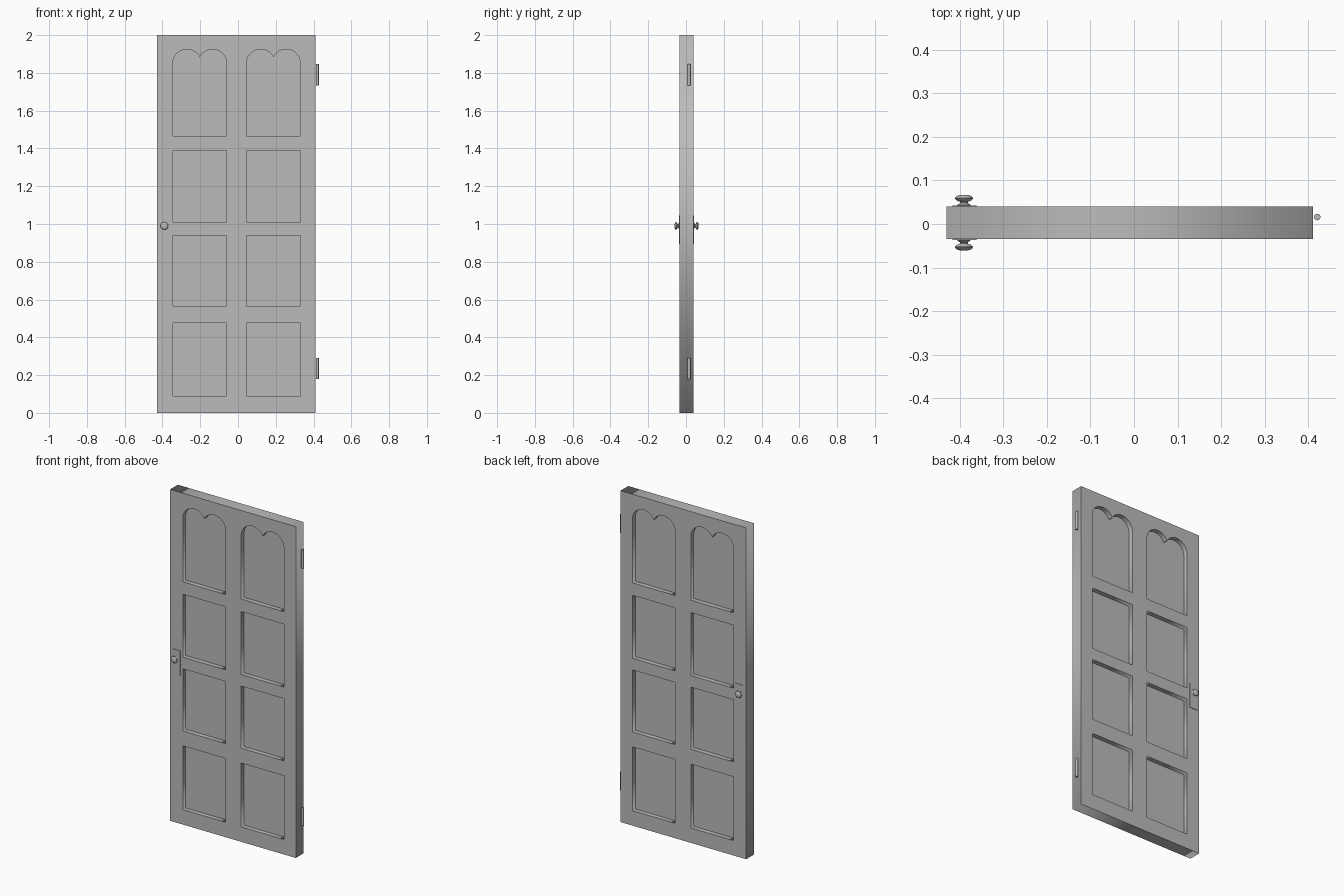
import bpy, bmesh
from math import pi, sin, cos, radians
from mathutils import Matrix, Vector

if "Cube" in bpy.data.objects:
    bpy.data.objects.remove(bpy.data.objects["Cube"], do_unlink=True)

GREY = (0.5, 0.5, 0.5, 1)
grey = bpy.data.materials.new("plain_grey")
grey.use_nodes = True
grey.diffuse_color = GREY
grey.node_tree.nodes["Principled BSDF"].inputs["Base Color"].default_value = GREY

MID_Y, HALF = 0.003, 0.037      # middle plane and half thickness of the door


def finish(name, bm, smooth=False):
    bmesh.ops.remove_doubles(bm, verts=bm.verts, dist=1e-5)
    bmesh.ops.recalc_face_normals(bm, faces=bm.faces)
    mesh = bpy.data.meshes.new(name)
    bm.to_mesh(mesh)
    bm.free()
    mesh.materials.append(grey)
    obj = bpy.data.objects.new(name, mesh)
    bpy.context.collection.objects.link(obj)
    if smooth:
        bpy.ops.object.select_all(action="DESELECT")
        obj.select_set(True)
        bpy.context.view_layer.objects.active = obj
        bpy.ops.object.shade_smooth_by_angle(angle=radians(40))
    return obj


def box(name, x0, x1, y0, y1, z0, z1):
    bm = bmesh.new()
    size = Matrix.Diagonal((x1 - x0, y1 - y0, z1 - z0, 1))
    centre = Vector((x0 + x1, y0 + y1, z0 + z1)) / 2
    bmesh.ops.create_cube(bm, size=1, matrix=Matrix.Translation(centre) @ size)
    return finish(name, bm)


def rectangle(x0, x1, z0, z1):
    return [(x0, z0), (x1, z0), (x1, z1), (x0, z1)]


def twin_arch(x0, x1, z0, spring, r=0.075, steps=14):
    """Opening with two round lobes meeting in a cusp at the top."""
    mid = (x0 + x1) / 2
    right = []
    for i in range(steps * 2):
        a = pi * i / (steps * 2)
        x = x1 - r + r * cos(a)
        if x > mid:
            right.append((x, spring + r * sin(a)))
    cusp = spring + (r * r - (mid - x1 + r) ** 2) ** 0.5
    left = [(2 * mid - x, z) for x, z in reversed(right)]
    return [(x0, z0), (x1, z0)] + right + [(mid, cusp)] + left


# Door frame: one outline with eight openings, extruded through the thickness
loops = [rectangle(-0.43, 0.41, 0, 2)]
for x0, x1 in ((-0.345, -0.06), (0.045, 0.33)):
    for z0, z1 in ((0.09, 0.475), (0.565, 0.94), (1.01, 1.39)):
        loops.append(rectangle(x0, x1, z0, z1))
    loops.append(twin_arch(x0, x1, 1.465, 1.85))

curve = bpy.data.curves.new("frame_outline", "CURVE")
curve.dimensions, curve.fill_mode, curve.extrude = "2D", "BOTH", HALF
for loop in loops:
    spline = curve.splines.new("POLY")
    spline.points.add(len(loop) - 1)
    for point, (x, z) in zip(spline.points, loop):
        point.co = (x, z, 0, 1)
    spline.use_cyclic_u = True
outline = bpy.data.objects.new("frame_outline", curve)
bpy.context.collection.objects.link(outline)
graph = bpy.context.evaluated_depsgraph_get()
filled = bpy.data.meshes.new_from_object(outline.evaluated_get(graph))
bm = bmesh.new()
bm.from_mesh(filled)
bm.transform(Matrix.Translation((0, MID_Y, 0)) @ Matrix.Rotation(pi / 2, 4, "X"))
bpy.data.objects.remove(outline, do_unlink=True)
bpy.data.meshes.remove(filled)
finish("door_frame", bm)

# Thin board inside the frame, closing the openings as sunken panels
box("panel_board", -0.36, 0.345, MID_Y - 0.009, MID_Y + 0.009, 0.08, 1.94)

# Knobs and lock plates on both faces: (radius, distance from the face)
profile = [(0, 0), (0.015, 0), (0.015, 0.004), (0.009, 0.008), (0.009, 0.011),
           (0.017, 0.014), (0.0205, 0.018), (0.0205, 0.020), (0.017, 0.024),
           (0.01, 0.0265), (0, 0.027)]
for side, sign in (("front", -1), ("back", 1)):
    face = MID_Y + sign * HALF
    outer = face + sign * 0.003
    box(side + "_lock_plate", -0.416, -0.361, min(face, outer), max(face, outer), 0.895, 1.045)

    bm = bmesh.new()
    knob_centre = Vector((-0.39, face, 0.99))
    verts = [bm.verts.new(knob_centre + Vector((r, sign * d, 0))) for r, d in profile]
    edges = [bm.edges.new(pair) for pair in zip(verts, verts[1:])]
    bmesh.ops.spin(bm, geom=verts + edges, cent=knob_centre, axis=(0, 1, 0),
                   angle=2 * pi, steps=24)
    finish(side + "_knob", bm, smooth=True)

# Hinge pins along the hinge edge
for name, z in (("lower_hinge", 0.235), ("upper_hinge", 1.79)):
    bm = bmesh.new()
    bmesh.ops.create_cone(bm, cap_ends=True, segments=20, radius1=0.0075, radius2=0.0075,
                          depth=0.112, matrix=Matrix.Translation((0.42, 0.016, z)))
    finish(name, bm, smooth=True)
